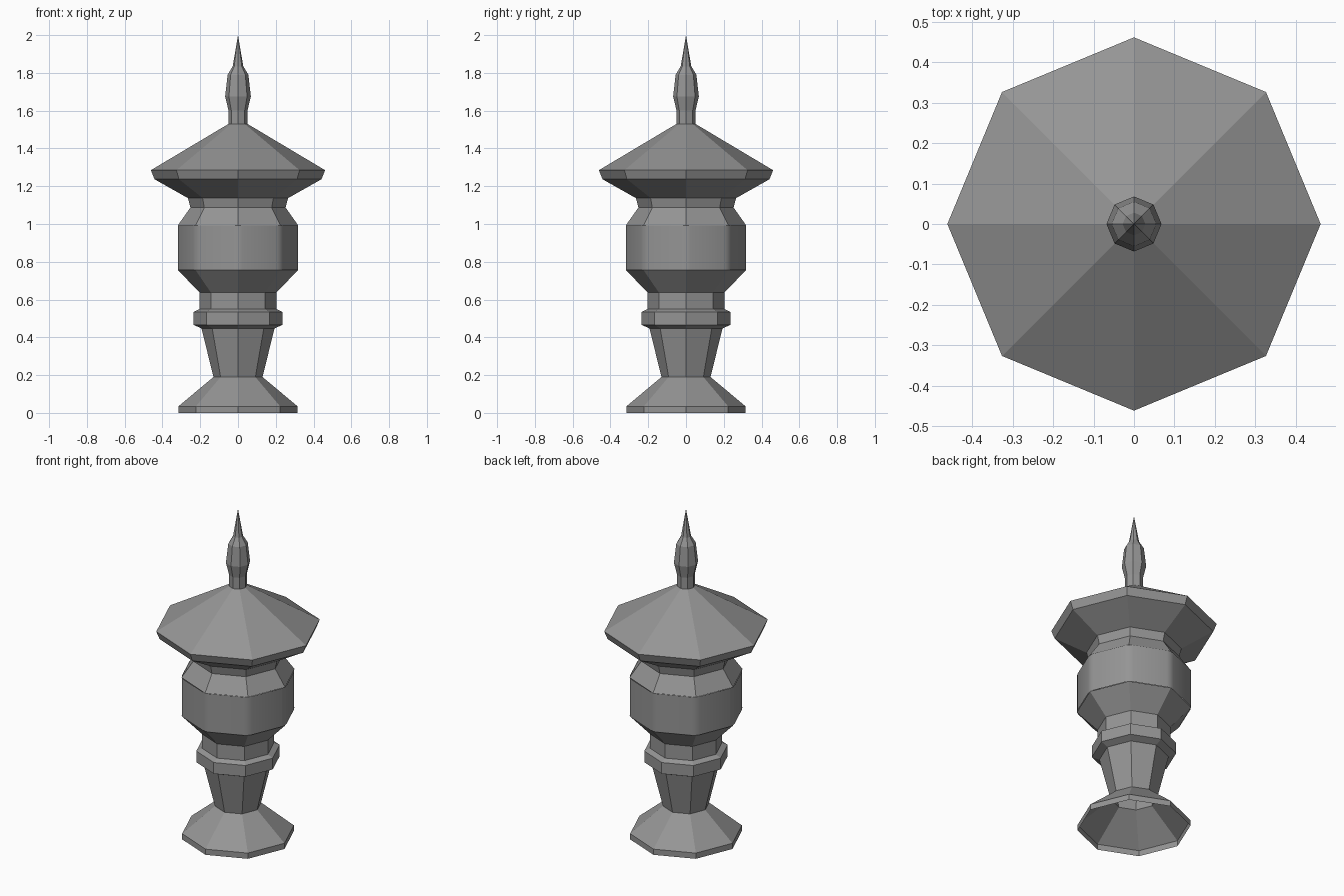
import bpy
import bmesh
import math

cube = bpy.data.objects.get("Cube")
if cube:
    bpy.data.objects.remove(cube, do_unlink=True)

SIDES = 8

stone = bpy.data.materials.new("grey_stone")
stone.use_nodes = True
stone.diffuse_color = (0.3, 0.3, 0.3, 1)
stone.node_tree.nodes["Principled BSDF"].inputs["Base Color"].default_value = (0.3, 0.3, 0.3, 1)


def lathe(name, profile):
    """Spin a (radius, height) profile into an open octagonal shell."""
    bm = bmesh.new()
    rings = []
    for radius, z in profile:
        if radius == 0:
            rings.append([bm.verts.new((0, 0, z))] * SIDES)
            continue
        angles = [math.tau * i / SIDES for i in range(SIDES)]
        rings.append([bm.verts.new((radius * math.cos(a), radius * math.sin(a), z)) for a in angles])
    for low, high in zip(rings, rings[1:]):
        for i in range(SIDES):
            j = (i + 1) % SIDES
            corners = [low[i], low[j], high[j], high[i]]
            bm.faces.new(list(dict.fromkeys(corners)))
    mesh = bpy.data.meshes.new(name)
    bm.to_mesh(mesh)
    bm.free()
    mesh.materials.append(stone)
    obj = bpy.data.objects.new(name, mesh)
    bpy.context.collection.objects.link(obj)
    return obj


# Hollow foot and tapering shaft
lathe("foot", [(0.315, 0), (0.315, 0.035), (0.13, 0.19)])
lathe("shaft", [(0.13, 0.19), (0.193, 0.447)])

# Collar and neck under the lamp chamber
lathe("collar", [(0.193, 0.447), (0.235, 0.466), (0.235, 0.535), (0.203, 0.55)])
lathe("neck", [(0.203, 0.55), (0.203, 0.637)])
lathe("chamber_base", [(0.203, 0.637), (0.319, 0.757)])

# Lamp chamber with softened upright corners
chamber = lathe("chamber", [(0.322, 0.757), (0.322, 0.992)])
bm = bmesh.new()
bm.from_mesh(chamber.data)
uprights = [e for e in bm.edges if abs(e.verts[0].co.z - e.verts[1].co.z) > 0.1]
bmesh.ops.bevel(bm, geom=uprights, offset=0.025, segments=2, profile=0.5, affect='EDGES')
for face in bm.faces:
    face.smooth = True
bm.to_mesh(chamber.data)
bm.free()

# Shoulder and upper neck
lathe("shoulder", [(0.319, 0.992), (0.252, 1.087)])
lathe("upper_neck", [(0.252, 1.087), (0.265, 1.137)])

# Wide roof and pointed finial
lathe("roof", [(0.265, 1.137), (0.442, 1.237), (0.461, 1.285), (0.05, 1.53)])
lathe("finial", [(0.05, 1.53), (0.05, 1.6), (0.068, 1.675), (0.055, 1.79), (0.028, 1.835), (0, 2.0)])
